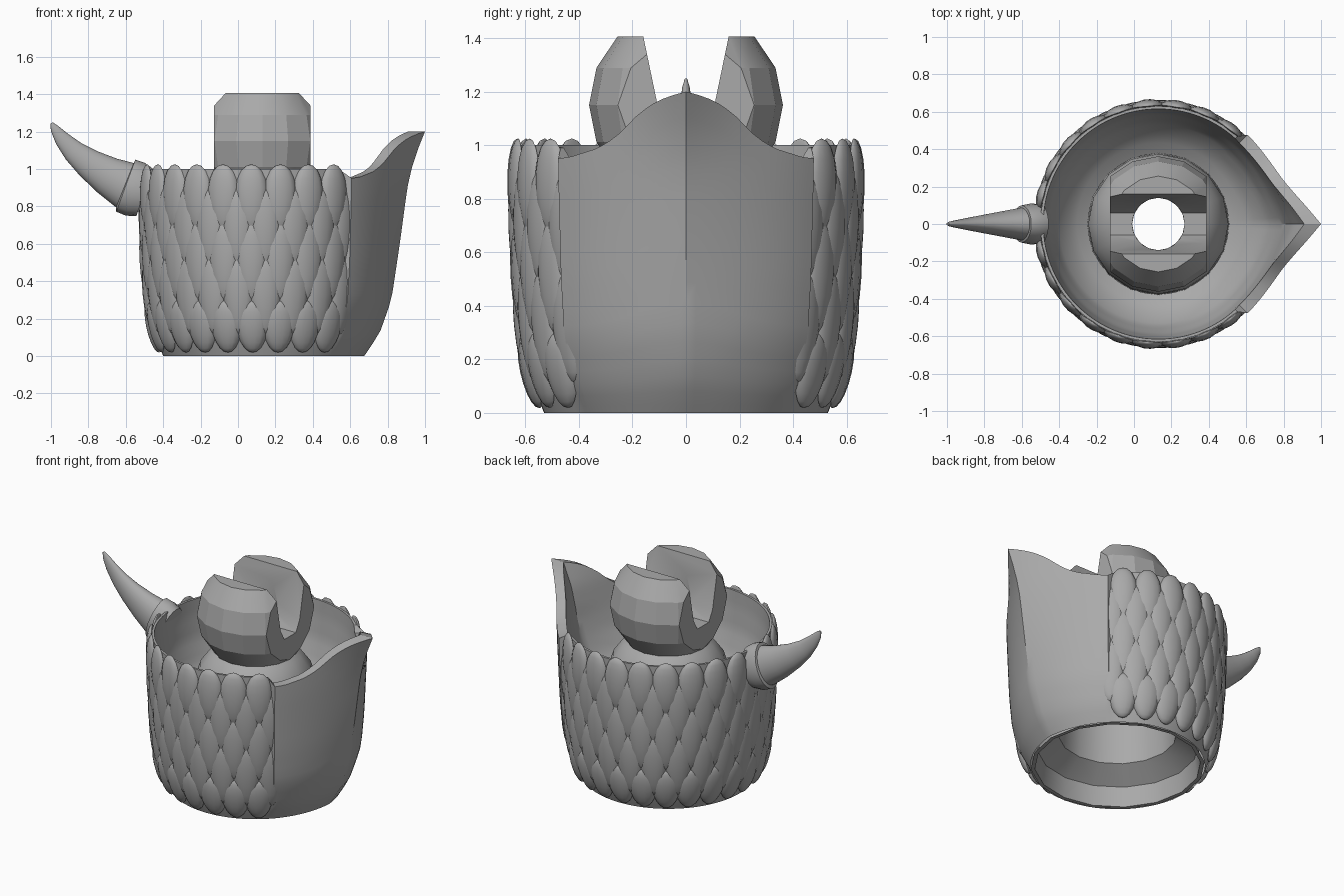
import bpy, bmesh, math
from mathutils import Matrix, Vector

cube = bpy.data.objects.get("Cube")
if cube:
    bpy.data.objects.remove(cube, do_unlink=True)

CX = 0.13          # axis of the cup
PLATE = math.radians(46)

grey = bpy.data.materials.new("plain grey")
grey.use_nodes = True
grey.diffuse_color = (0.4, 0.4, 0.4, 1)
bsdf = next(n for n in grey.node_tree.nodes if n.type == 'BSDF_PRINCIPLED')
bsdf.inputs["Base Color"].default_value = (0.4, 0.4, 0.4, 1)


def finish(name, bm, angle=30):
    bmesh.ops.recalc_face_normals(bm, faces=bm.faces[:])
    me = bpy.data.meshes.new(name)
    bm.to_mesh(me)
    bm.free()
    me.materials.append(grey)
    ob = bpy.data.objects.new(name, me)
    bpy.context.collection.objects.link(ob)
    bpy.ops.object.select_all(action='DESELECT')
    ob.select_set(True)
    bpy.context.view_layer.objects.active = ob
    if angle:
        bpy.ops.object.shade_smooth_by_angle(angle=math.radians(angle))
    return ob


def lerp(table, x):
    """Piecewise linear lookup in a list of (x, value)."""
    if x <= table[0][0]:
        return table[0][1]
    for (a, va), (b, vb) in zip(table, table[1:]):
        if x <= b:
            return va + (vb - va) * (x - a) / (b - a)
    return table[-1][1]


def skin(bm, rings, loop=False, caps=False):
    """Bridge rings of points with quads."""
    vs = [[bm.verts.new(p) for p in ring] for ring in rings]
    pairs = list(zip(vs, vs[1:])) + ([(vs[-1], vs[0])] if loop else [])
    for a, b in pairs:
        n = len(a)
        for i in range(n):
            bm.faces.new((a[i], a[(i + 1) % n], b[(i + 1) % n], b[i]))
    if caps:
        bm.faces.new(vs[0])
        bm.faces.new(vs[-1])


def circle(r, z, n):
    return [(CX + r * math.cos(2 * math.pi * i / n), r * math.sin(2 * math.pi * i / n), z)
            for i in range(n)]


# Cup shell with the pointed plate on the left side
OUTER = [(0, .53), (.05, .55), (.1, .57), (.25, .595), (.5, .615), (.9, .63), (1.0, .63)]
INNER = [(.45, .375), (.5, .46), (.6, .54), (.75, .59), (.9, .61), (1.0, .615)]
RIDGE = [(0, .545), (.05, .58), (.13, .63), (.3, .69), (.6, .735), (.9, .775),
         (1.05, .81), (1.2, .87)]
RIM = [(0, 1.2), (5, 1.18), (10, 1.15), (15, 1.105), (20, 1.05), (25, 1.01),
       (30, .985), (40, .955), (46, .95), (48, .99), (54, 1.0)]


def outer_r(th, z):
    r = lerp(OUTER, z)
    if th < PLATE:
        r += 0.045 * min(1, z / .3)
        r += (lerp(RIDGE, z) - r) * max(0, 1 - th / PLATE) ** 2.6
    return r


def inner_r(th, z):
    r = lerp(INNER, z)
    if th < PLATE:
        w = min(1, max(0, (z - .45) / .4))
        r += w * (lerp(RIDGE, z) - .09 - r) * (1 - th / PLATE) ** 2.2
    return r


COLS, ROWS = 120, 16
rings = []
for k in range(2 * ROWS + 2):
    ring = []
    for i in range(COLS):
        a = 2 * math.pi * i / COLS
        th = min(a, 2 * math.pi - a)
        top = lerp(RIM, math.degrees(th))
        if k <= ROWS:
            z = top * (k / ROWS) ** 1.3
            r = outer_r(th, z)
        else:
            z = top + (.45 - top) * (k - ROWS - 1) / ROWS
            r = inner_r(th, z)
        ring.append((CX + r * math.cos(a), r * math.sin(a), z))
    rings.append(ring)
bm = bmesh.new()
skin(bm, rings)
finish("cup_shell", bm)

# Recessed underside and hollow hub carrying the ball
HUB = [(.53, 0), (.505, 0), (.49, .13), (.36, .22), (.345, .5), (.34, .7), (.29, .8), (.14, .85),
       (.14, .93), (.2, .92), (.28, .87), (.34, .79), (.375, .68), (.38, .44)]
bm = bmesh.new()
skin(bm, [circle(r, z, 16) for r, z in HUB])
finish("hub", bm)

# Overlapping scales in staggered rows around the cup
bm = bmesh.new()
FIRST, LAST, COUNT = 53, 307, 19
pitch = (LAST - FIRST) / (COUNT - 1)
for row, (z, half) in enumerate([(.16, .145), (.33, .22), (.51, .23), (.69, .23), (.84, .185)]):
    shift = row % 2 / 2
    for k in range(COUNT + row % 2):
        a = math.radians(FIRST + (k - shift) * pitch)
        r = lerp(OUTER, z)
        lean = math.atan2(lerp(OUTER, z + .12) - lerp(OUTER, z - .12), .24)
        place = (Matrix.Translation((CX + r * math.cos(a), r * math.sin(a), z))
                 @ Matrix.Rotation(a, 4, 'Z') @ Matrix.Rotation(lean, 4, 'Y'))
        made = bmesh.ops.create_uvsphere(bm, u_segments=14, v_segments=10, radius=1)
        for v in made["verts"]:
            x, y, h = v.co
            thick = .042 if x > 0 else .01
            v.co = place @ Vector((x * thick, y * .086 * (1 + .12 * h), h * half))
finish("scales", bm, 50)


# Horn and its collar on the right side
def tube(name, path, n=20):
    bm = bmesh.new()
    rings = []
    for j, (x, z, hh, hw) in enumerate(path):
        p, q = path[max(j - 1, 0)], path[min(j + 1, len(path) - 1)]
        d = Vector((q[0] - p[0], 0, q[1] - p[1])).normalized()
        up = Vector((d.z, 0, -d.x))
        rings.append([Vector((x, 0, z)) + up * hh * math.cos(2 * math.pi * i / n)
                      + Vector((0, hw * math.sin(2 * math.pi * i / n), 0)) for i in range(n)])
    skin(bm, rings, caps=True)
    finish(name, bm, 40)


tube("horn", [(-.54, .885, .14, .1), (-.6, .913, .128, .088), (-.7, .965, .104, .069),
              (-.8, 1.03, .08, .05), (-.88, 1.095, .06, .034), (-.94, 1.16, .042, .022),
              (-.98, 1.215, .024, .014), (-.997, 1.245, .008, .005)])
tube("horn_collar", [(-.605, .912, .13, .088), (-.6, .91, .148, .1),
                     (-.55, .892, .15, .11), (-.5, .875, .135, .105)])

# Faceted ball with flat sides
BALL_Z, BALL_R = 1.15, .362
bm = bmesh.new()
skin(bm, [circle(BALL_R * math.cos(t), BALL_Z + BALL_R * math.sin(t), 16)
          for t in [math.pi / 8 * s for s in range(-2, 3)]], caps=True)
for side in (-1, 1):
    cut = bmesh.ops.bisect_plane(bm, geom=bm.verts[:] + bm.edges[:] + bm.faces[:],
                                 plane_co=(CX + side * .257, 0, 0), plane_no=(side, 0, 0),
                                 clear_outer=True)
    edges = [g for g in cut["geom_cut"] if isinstance(g, bmesh.types.BMEdge)]
    bmesh.ops.edgeloop_fill(bm, edges=edges)
ball = finish("ball", bm, 0)

# Tapered slot along x and vertical bore through the ball
bm = bmesh.new()
SLOT = [(.06, 1.05), (.1, 1.12), (.179, 1.5)]
outline = SLOT + [(-y, z) for y, z in reversed(SLOT)]
skin(bm, [[(CX + s * .5, y, z) for y, z in outline] for s in (-1, 1)], caps=True)
slot = finish("slot_cutter", bm, 0)
bm = bmesh.new()
skin(bm, [circle(.14, .8, 20), circle(.14, 1.6, 20)], caps=True)
bore = finish("bore_cutter", bm, 0)

bpy.ops.object.select_all(action='DESELECT')
ball.select_set(True)
bpy.context.view_layer.objects.active = ball
for cutter in (slot, bore):
    cutter.hide_render = True
    mod = ball.modifiers.new("cut", 'BOOLEAN')
    mod.operation, mod.solver, mod.object = 'DIFFERENCE', 'EXACT', cutter
    bpy.ops.object.modifier_apply(modifier=mod.name)
    bpy.data.objects.remove(cutter, do_unlink=True)
bpy.ops.object.shade_smooth_by_angle(angle=math.radians(20))
